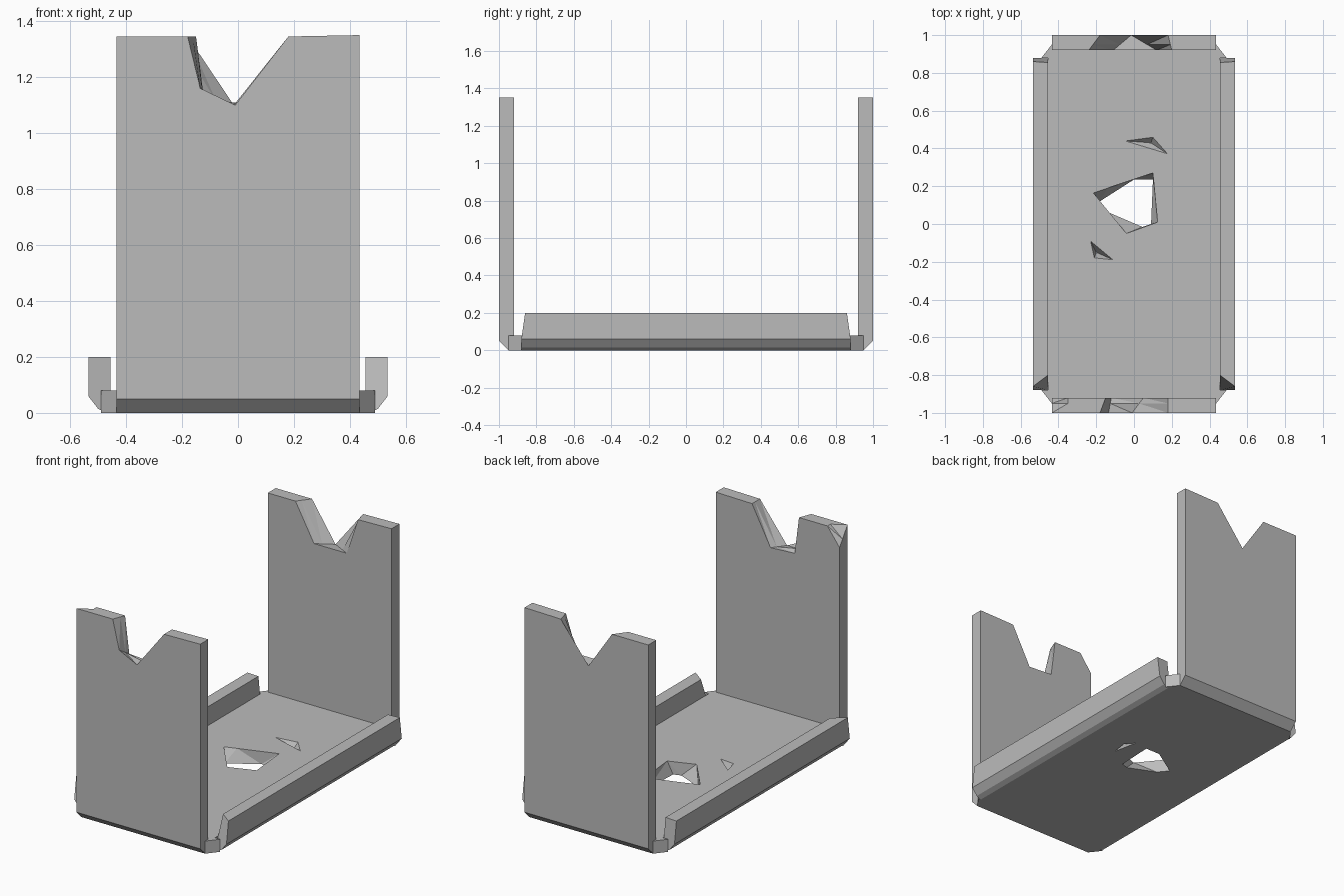
import bpy
import bmesh
from mathutils import Vector

cube = bpy.data.objects.get("Cube")
if cube:
    bpy.data.objects.remove(cube, do_unlink=True)

grey = bpy.data.materials.new("plain grey")
grey.use_nodes = True
grey.diffuse_color = (0.5, 0.5, 0.5, 1)
grey.node_tree.nodes["Principled BSDF"].inputs["Base Color"].default_value = (0.5, 0.5, 0.5, 1)


def loft(name, rings):
    """Closed solid through rings that have equal point counts."""
    bm = bmesh.new()
    loops = [[bm.verts.new(p) for p in ring] for ring in rings]
    for a, b in zip(loops, loops[1:]):
        for i in range(len(a)):
            j = (i + 1) % len(a)
            bm.faces.new((a[i], a[j], b[j], b[i]))
    bm.faces.new(loops[0])
    bm.faces.new(loops[-1])
    bmesh.ops.remove_doubles(bm, verts=bm.verts, dist=1e-5)
    bmesh.ops.triangulate(bm, faces=[f for f in bm.faces if len(f.verts) == 4])
    bmesh.ops.recalc_face_normals(bm, faces=bm.faces)
    mesh = bpy.data.meshes.new(name)
    bm.to_mesh(mesh)
    bm.free()
    mesh.materials.append(grey)
    obj = bpy.data.objects.new(name, mesh)
    bpy.context.collection.objects.link(obj)
    return obj


def cut(target, cutter):
    """Subtract the cutter and discard it."""
    cutter.hide_render = True
    mod = target.modifiers.new("cut", 'BOOLEAN')
    mod.operation = 'DIFFERENCE'
    mod.solver = 'EXACT'
    mod.object = cutter
    bpy.context.view_layer.objects.active = target
    bpy.ops.object.modifier_apply(modifier=mod.name)
    bpy.data.objects.remove(cutter, do_unlink=True)


HALF, TOP, THICK = 0.435, 1.345, 0.08


# End panels: notched top edge, chamfered foot
def panel(name, side, outer, inner):
    rings = []
    for depth, foot in ((0, 0.05), (0.05, 0), (THICK, 0)):
        t = depth / THICK
        edge = [Vector(o).lerp(Vector(i), t) for o, i in zip(outer, inner)]
        pts = [(-HALF, foot)] + [tuple(p) for p in edge] + [(HALF, foot)]
        rings.append([(x, side * (1 - depth), z) for x, z in pts])
    return loft(name, rings)


panel("front_panel", -1,
      [(-HALF, TOP), (-0.35, TOP), (-0.18, TOP), (-0.135, 1.16), (-0.01, 1.1), (0.18, TOP), (HALF, 1.35)],
      [(-HALF, 1.23), (-0.35, TOP), (-0.15, TOP), (-0.12, 1.11), (0.05, 1.1), (0.18, TOP), (HALF, 1.35)])
panel("back_panel", 1,
      [(-HALF, TOP), (-0.18, TOP), (-0.015, 1.1), (-0.015, 1.1), (0.18, TOP), (HALF, 1.35)],
      [(-HALF, TOP), (-0.24, TOP), (-0.11, 1.11), (0.12, 1.11), (0.2, TOP), (HALF, 1.35)])

# Base plate with small slanted corner gussets
corner = [(0.455, 0.88), (0.49, 0.88), (HALF, 0.95), (HALF, 0.92)]
plan = []
for sx, sy in ((1, 1), (-1, 1), (-1, -1), (1, -1)):
    quarter = [(sx * x, sy * y) for x, y in corner]
    plan += quarter if sx == sy else quarter[::-1]
base = loft("base_plate", [[(x, y, z) for x, y in plan] for z in (0, THICK)])

# Irregular hole through the base
upper = [(-0.215, 0.165), (-0.14, 0.19), (0.1, 0.27), (0.125, 0.01), (-0.04, -0.05), (-0.13, 0.06)]
lower = [(-0.18, 0.12), (0, 0.235), (0.1, 0.235), (0.09, 0), (0.045, -0.015), (-0.13, 0.06)]
cut(base, loft("hole_cutter", [[(x, y, 0.081) for x, y in upper],
                               [(x, y, -0.001) for x, y in lower]]))


# Shallow chips in the two faces of the base
def chip(points, z, bottom, tip):
    mouth = [(x, y, z) for x, y in points]
    floor = [tuple(Vector((x, y, bottom)).lerp(Vector((*tip, bottom)), 0.9)) for x, y in points]
    cut(base, loft("chip_cutter", [mouth, floor]))


chip([(-0.23, -0.09), (-0.21, -0.18), (-0.11, -0.19)], 0.081, 0.03, (-0.2, -0.15))
chip([(-0.05, 0.44), (0.1, 0.46), (0.18, 0.37)], 0.081, 0.05, (0.09, 0.43))
chip([(0.225, 0.085), (0.24, 0.19), (0.19, 0.25)], -0.001, 0.04, (0.225, 0.17))

# Side flanges: chamfered underside, slanted ends
section = [(0.455, 0.2), (0.535, 0.2), (0.535, 0.06), (0.5, 0.015), (0.47, 0), (0.455, 0)]
for name, side in (("left_flange", 1), ("right_flange", -1)):
    front = [-0.8, -0.86] + [-0.88] * 4
    back = [0.855, 0.86] + [0.88] * 4
    loft(name, [[(side * x, y, z) for (x, z), y in zip(section, ends)]
                for ends in (front, back)])
